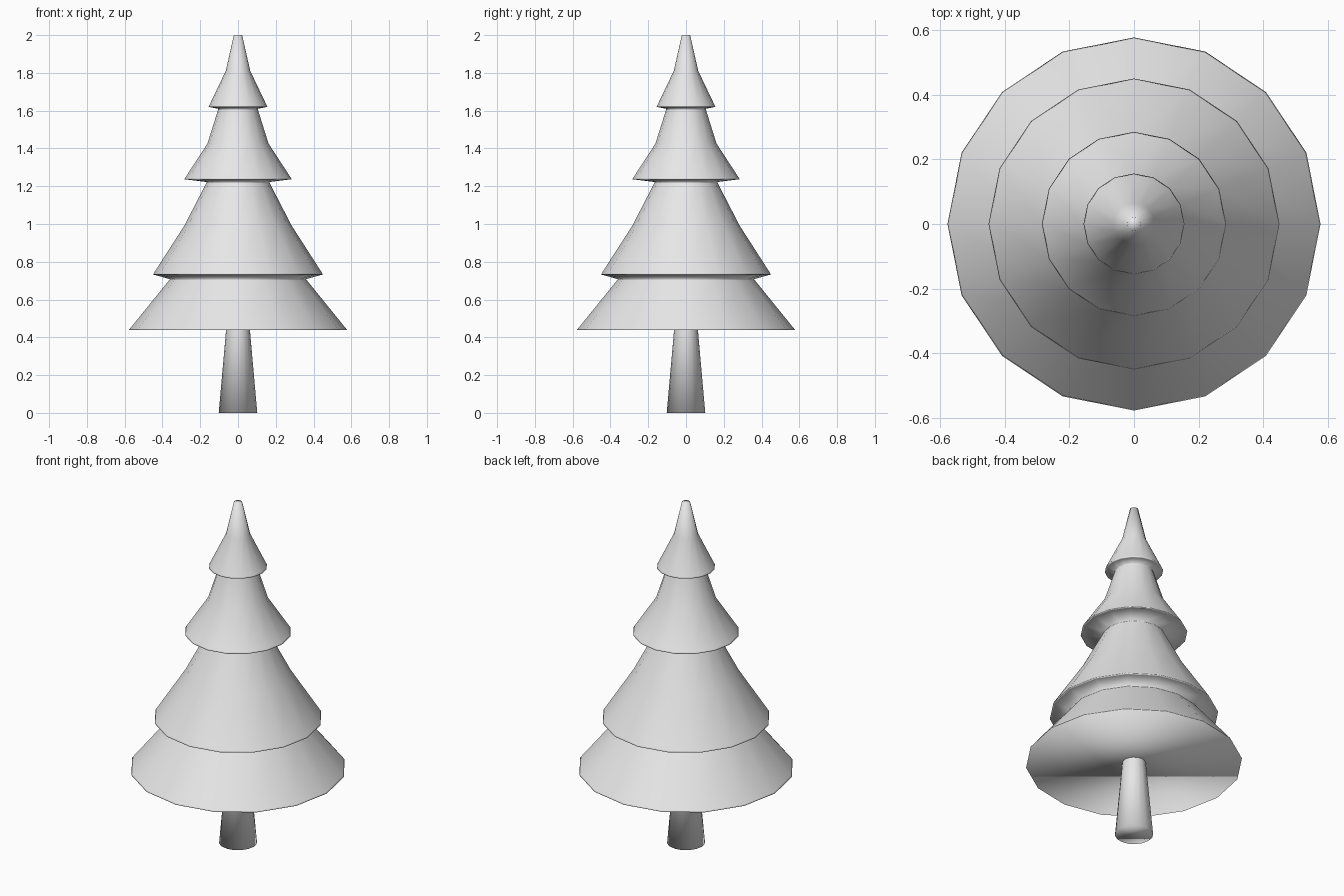
import bpy, bmesh, math

if "Cube" in bpy.data.objects:
    bpy.data.objects.remove(bpy.data.objects["Cube"])

SIDES = 16
EDGE = 0.008   # distance of the loops that keep the rims crisp

grey = bpy.data.materials.new("light grey")
grey.diffuse_color = (0.8, 0.8, 0.8, 1)
grey.use_nodes = True
grey.node_tree.nodes["Principled BSDF"].inputs["Base Color"].default_value = grey.diffuse_color


def lathe(name, profile, cap_top):
    """Spin (radius, height) points round z and close the ends."""
    bm = bmesh.new()
    rings = []
    for r, z in profile:
        rings.append([bm.verts.new((r * math.cos(2 * math.pi * i / SIDES),
                                    r * math.sin(2 * math.pi * i / SIDES), z))
                      for i in range(SIDES)])
    for low, high in zip(rings, rings[1:]):
        for i in range(SIDES):
            j = (i + 1) % SIDES
            bm.faces.new((low[i], low[j], high[j], high[i]))
    bm.faces.new(rings[0][::-1])
    if cap_top:
        bm.faces.new(rings[-1])
    for f in bm.faces:
        f.smooth = True
    mesh = bpy.data.meshes.new(name)
    bm.to_mesh(mesh)
    bm.free()
    mesh.materials.append(grey)
    obj = bpy.data.objects.new(name, mesh)
    bpy.context.collection.objects.link(obj)
    return obj


def toward(a, b):
    """Point a short step from a in the direction of b."""
    t = EDGE / math.dist(a, b)
    return (a[0] + (b[0] - a[0]) * t, a[1] + (b[1] - a[1]) * t)


# Tapered trunk, its top hidden against the foliage
lathe("trunk", [(0.102, 0), (0.063, 0.44)], False)

# Four stacked tiers, each running from its rim up to its narrow neck
tiers = [
    [(0.577, 0.44), (0.36, 0.708)],
    [(0.45, 0.733), (0.285, 0.99), (0.165, 1.222)],
    [(0.285, 1.237), (0.162, 1.425), (0.104, 1.61)],
    [(0.156, 1.62), (0.065, 1.81), (0.022, 2.0)],
]
outline = []
for n, tier in enumerate(tiers):
    rim = tier[0]
    if n > 0:   # loop on the underside, beside the rim
        outline.append(toward(rim, tiers[n - 1][-1]))
    outline += [rim, toward(rim, tier[1])] + tier[1:-1]
    if n < 3:   # loop just below the neck
        outline.append(toward(tier[-1], tier[-2]))
    outline.append(tier[-1])
lathe("foliage", outline, True)
